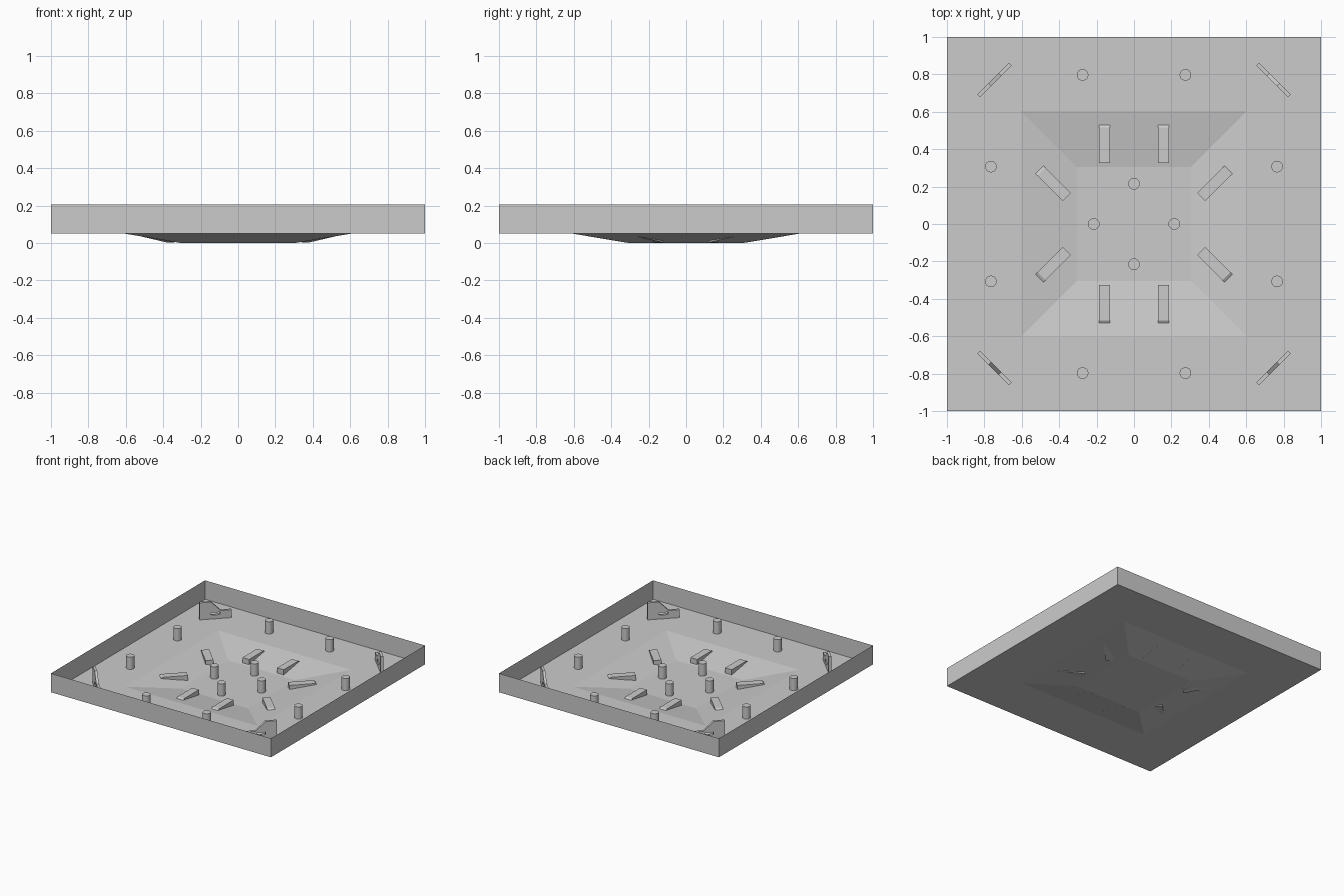
import bpy, bmesh, math
from mathutils import Matrix, Vector

if "Cube" in bpy.data.objects:
    bpy.data.objects.remove(bpy.data.objects["Cube"])


def make(name, bm):
    me = bpy.data.meshes.new(name)
    bm.to_mesh(me)
    bm.free()
    ob = bpy.data.objects.new(name, me)
    bpy.context.collection.objects.link(ob)
    return ob


def ring(bm, r, z):
    return [bm.verts.new((sx * r, sy * r, z)) for sx, sy in ((-1, -1), (1, -1), (1, 1), (-1, 1))]


def bridge(bm, a, b):
    for i in range(4):
        j = (i + 1) % 4
        bm.faces.new((a[i], a[j], b[j], b[i]))


def prism(name, profile, width, origin, direction):
    """Extrude an (along, height) profile sideways, centred on the direction line."""
    d = Vector((direction[0], direction[1], 0)).normalized()
    side = Vector((-d.y, d.x, 0))
    bm = bmesh.new()
    base = Vector((origin[0], origin[1], 0)) - side * width / 2
    face = bm.faces.new([bm.verts.new(base + d * s + Vector((0, 0, z))) for s, z in profile])
    ext = bmesh.ops.extrude_face_region(bm, geom=[face])
    verts = [g for g in ext["geom"] if isinstance(g, bmesh.types.BMVert)]
    bmesh.ops.translate(bm, verts=verts, vec=side * width)
    bmesh.ops.recalc_face_normals(bm, faces=bm.faces)
    return make(name, bm)


# Arena floor with a sunken square pit
FLOOR = 0.05
bm = bmesh.new()
outer, rim, pit = ring(bm, 1, FLOOR), ring(bm, 0.605, FLOOR), ring(bm, 0.305, 0)
bridge(bm, outer, rim)
bridge(bm, rim, pit)
bm.faces.new(pit)
make("arena_floor", bm)

# Thin perimeter wall
bm = bmesh.new()
bridge(bm, ring(bm, 1, FLOOR), ring(bm, 1, 0.205))
make("perimeter_wall", bm)


# Round posts, on the rim and in the pit
def post(name, x, y, z):
    h = 0.1
    bm = bmesh.new()
    bmesh.ops.create_cone(bm, cap_ends=True, segments=24, radius1=0.031, radius2=0.031,
                          depth=h, matrix=Matrix.Translation((x, y, z + h / 2)))
    ob = make(name, bm)
    bpy.context.view_layer.objects.active = ob
    ob.select_set(True)
    bpy.ops.object.shade_smooth_by_angle(angle=math.radians(40))
    ob.select_set(False)


SIGNS = [(sx, sy) for sx in (-1, 1) for sy in (-1, 1)]
for sx, sy in SIGNS:
    post("rim_post", sx * 0.275, sy * 0.797, FLOOR)
    post("rim_post", sx * 0.765, sy * 0.307, FLOOR)
for s in (-1, 1):
    post("pit_post", s * 0.215, 0, 0)
    post("pit_post", 0, s * 0.215, 0)

# Wedge blocks resting on the pit slopes
WEDGE = [(0, 0.003), (0.205, 0.037), (0.19, 0.046), (0, 0.046)]
for sx, sy in SIGNS:
    prism("slope_wedge", WEDGE, 0.06, (sx * 0.158, sy * 0.325), (0, sy))
    prism("corner_wedge", WEDGE, 0.06, (sx * 0.36, sy * 0.145), (sx, sy))

# Stepped corner shields, tall towards the sides, each with a small slot
SHIELD = [(0, FLOOR), (0.24, FLOOR), (0.24, 0.115), (0.16, 0.115), (0.085, 0.19), (0, 0.19)]
SLOT = [(0.085, 0.082), (0.155, 0.082), (0.155, 0.102), (0.085, 0.102)]
for sx, sy in SIGNS:
    start, way = (sx * 0.83, sy * 0.685), (-sx, sy)
    shield = prism("corner_shield", SHIELD, 0.02, start, way)
    cutter = prism("slot_cutter", SLOT, 0.06, start, way)
    cutter.hide_render = True
    cutter.hide_set(True)
    mod = shield.modifiers.new("slot", "BOOLEAN")
    mod.operation = "DIFFERENCE"
    mod.object = cutter
